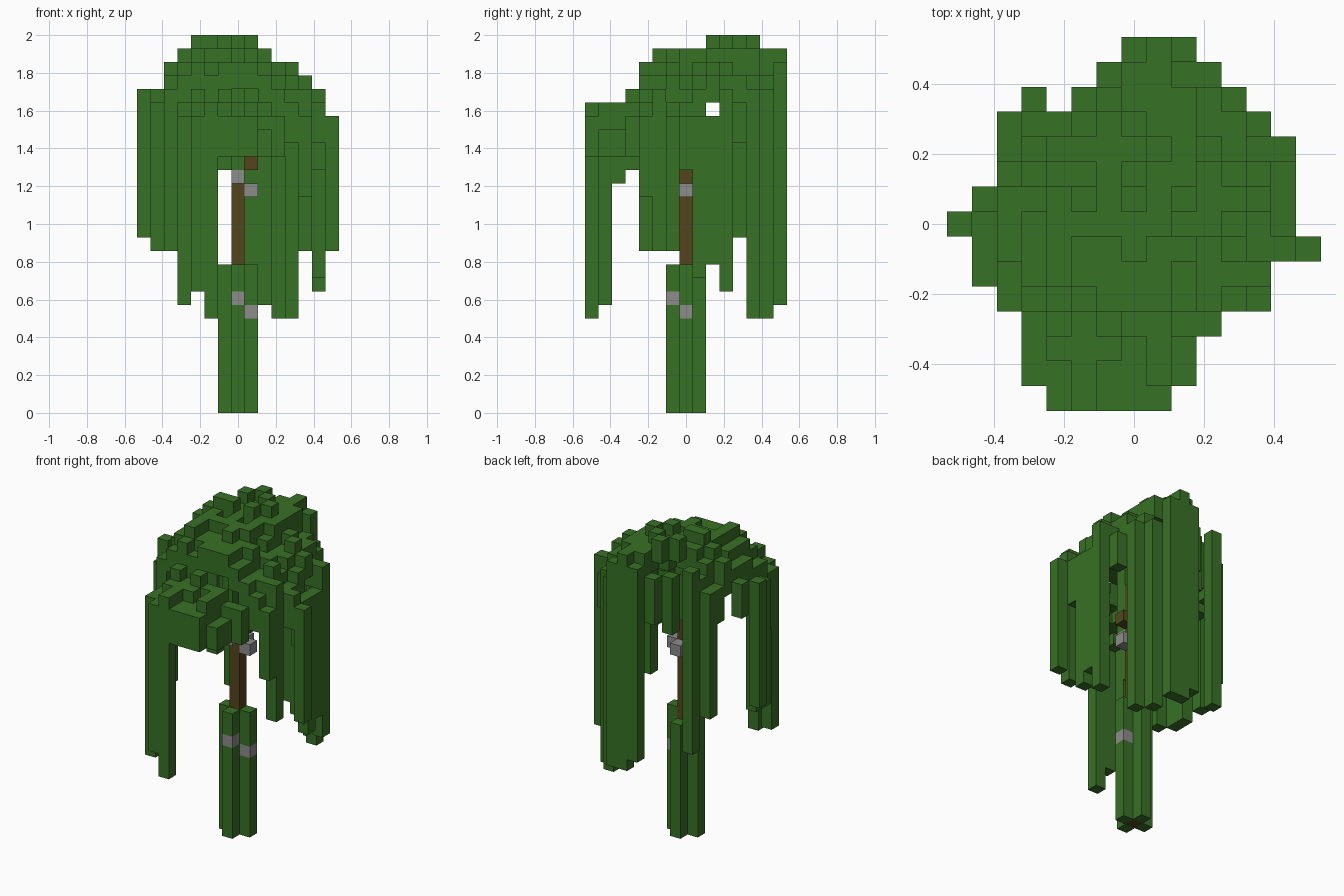
import bpy, bmesh, random
from mathutils import Vector

random.seed(11)
U = 1 / 14  # edge length of one block

if "Cube" in bpy.data.objects:
    bpy.data.objects.remove(bpy.data.objects["Cube"], do_unlink=True)


def material(name, rgb):
    m = bpy.data.materials.new(name)
    m.use_nodes = True
    m.diffuse_color = (*rgb, 1)
    m.node_tree.nodes["Principled BSDF"].inputs["Base Color"].default_value = (*rgb, 1)
    return m


leaf = material("leaf green", (0.039, 0.164, 0.019))
bark = material("bark brown", (0.09, 0.06, 0.012))
stone = material("stone grey", (0.265, 0.265, 0.26))


def column(i, j, low, high):
    return {(i, j, k) for k in range(low, high)}


def block_mesh(name, cells, solid, mat):
    """Skin a set of blocks, leaving out faces buried inside the solid."""
    bm = bmesh.new()
    for c in sorted(cells):
        for axis in range(3):
            for sign in (-1, 1):
                n = Vector((0, 0, 0))
                n[axis] = sign
                if tuple(int(a + b) for a, b in zip(c, n)) in solid:
                    continue
                a = Vector((0, 0, 0))
                a[(axis + 1) % 3] = 1
                b = n.cross(a)
                mid = Vector(c) + Vector((0, 0, 0.5)) + n / 2
                corners = (-a - b, a - b, a + b, b - a)
                bm.faces.new([bm.verts.new((mid + p / 2) * U) for p in corners])
    bmesh.ops.remove_doubles(bm, verts=bm.verts, dist=U / 100)
    me = bpy.data.meshes.new(name)
    bm.to_mesh(me)
    bm.free()
    me.materials.append(mat)
    ob = bpy.data.objects.new(name, me)
    bpy.context.collection.objects.link(ob)


# Crown plan: first and last block of each row, front to back
spans = [(-3, 1), (-4, 2), (-4, 2), (-4, 3), (-5, 5), (-6, 5), (-6, 7), (-7, 6),
         (-6, 6), (-5, 6), (-5, 6), (-5, 5), (-2, 4), (-1, 3), (0, 2)]
plan = {(i, j - 7) for j, (a, b) in enumerate(spans) for i in range(a, b + 1)}
plan.add((-4, 5))

# Crown height limits across and along
across = [24, 24, 26, 27, 28, 28, 28, 28, 28, 27, 26, 26, 25, 24, 22]
along = [23, 23, 23, 24, 26, 27, 27, 27, 27, 28, 28, 28, 28, 27, 27]

# Lowest block of each hanging strand
strands = {(-2, -7): 7, (-3, -7): 9, (-4, -6): 8,
           (0, 7): 9, (1, 7): 8, (2, 7): 8, (3, 6): 7, (4, 5): 7, (-4, 5): 10,
           (6, 0): 18, (6, 1): 10, (6, 2): 11, (6, 3): 9, (7, -1): 12,
           (5, -2): 12, (5, -3): 16, (-7, 0): 13, (-5, 4): 13, (-5, -3): 12,
           (-6, -1): 12, (-6, -2): 12, (-4, -5): 17, (-4, -4): 18,
           (3, -4): 19, (0, -1): 18, (-1, 0): 18, (-1, 6): 21, (-2, 5): 20, (-3, 4): 21}
# Tops of the outer strands, the shoulders and the notch at the back
fixed_tops = {(-4, 5): 26, (-7, 0): 24, (-6, 1): 24, (7, -1): 22, (6, 3): 24,
              (0, 7): 26, (1, 7): 27, (2, 7): 26, (-1, 6): 25, (-2, 5): 25, (-3, 4): 25,
              (-4, 2): 27, (-5, 2): 26, (3, 3): 26, (4, 2): 26}

crown, hanging = set(), set()
for i, j in sorted(plan):
    top = across[i + 7] + along[j + 7] - 28 - (random.random() < 0.42)
    if abs(i) * j >= 12:
        top -= 1
    top = fixed_tops.get((i, j), top)
    rim = any(p not in plan for p in ((i + 1, j), (i - 1, j), (i, j + 1), (i, j - 1)))
    low = max(top - 3, 19) if rim else top - 2
    crown |= column(i, j, low, top)
    hanging |= column(i, j, strands.get((i, j), low), low)

# Trunk core with a short branch, wrapped in climbing leaves and stones
trunk = column(0, 0, 0, 22) | {(1, 0, 18)}
stones = {(0, -1, 8), (1, 0, 7), (0, -1, 17), (1, 0, 16), (0, 1, 16)}
climbers = set()
for i, j in ((1, 0), (-1, 0), (0, -1), (0, 1)):
    climbers |= column(i, j, 0, 10 if j == 1 else 11)
climbers -= stones

solid = crown | hanging | trunk | climbers | stones
block_mesh("crown", crown, solid, leaf)
block_mesh("hanging_strands", hanging, solid, leaf)
block_mesh("trunk_core", trunk, solid, bark)
block_mesh("trunk_climbers", climbers, solid, leaf)
block_mesh("trunk_stones", stones, solid, stone)
